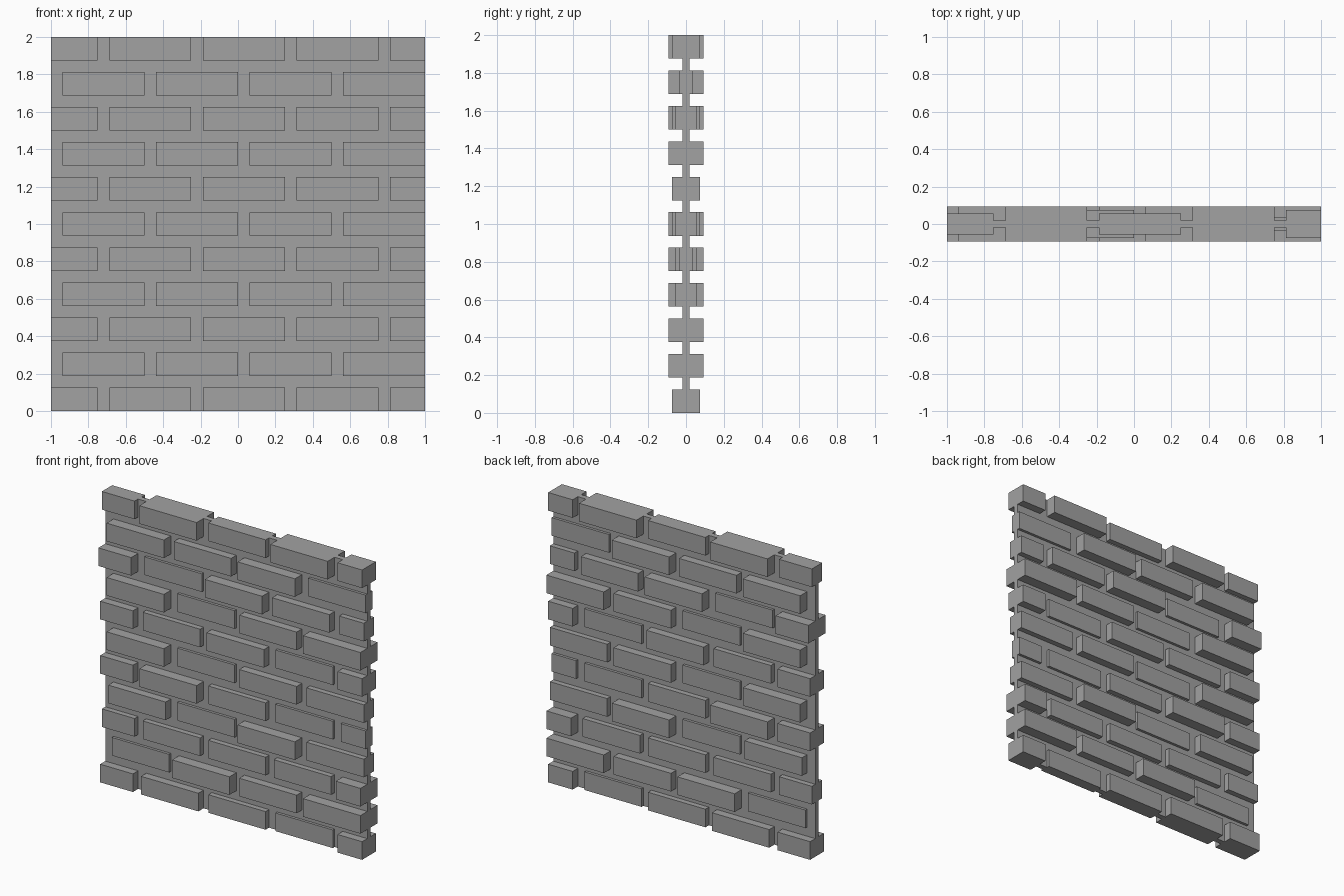
import bpy
import bmesh
from mathutils import Matrix, Vector

cube = bpy.data.objects.get("Cube")
if cube:
    bpy.data.objects.remove(cube, do_unlink=True)

UNIT = 2 / 32          # mortar joint width
STEP = UNIT * 0.3      # depth step of the bricks
BRICK_H = 2 * UNIT
PITCH = 3 * UNIT

# One stone grey for the whole wall
stone = bpy.data.materials.new("stone_grey")
stone.use_nodes = True
grey = (0.36, 0.36, 0.36, 1)
stone.diffuse_color = grey
stone.node_tree.nodes["Principled BSDF"].inputs["Base Color"].default_value = grey


def add_box(bm, x0, x1, z0, z1, half_depth):
    """Box running through the wall, symmetric front to back."""
    size = Vector((x1 - x0, 2 * half_depth, z1 - z0))
    centre = Vector(((x0 + x1) / 2, 0, (z0 + z1) / 2))
    bmesh.ops.create_cube(bm, size=1, matrix=Matrix.Translation(centre) @ Matrix.Diagonal(size).to_4x4())


def finish(bm, name):
    mesh = bpy.data.meshes.new(name)
    bm.to_mesh(mesh)
    bm.free()
    mesh.materials.append(stone)
    obj = bpy.data.objects.new(name, mesh)
    bpy.context.collection.objects.link(obj)


# Thin mortar core
core = bmesh.new()
add_box(core, -1, 1, 0, 2, STEP)
finish(core, "mortar_core")

# Brick depths in steps, course by course from the bottom, from -x to +x
COURSES = ["44324", "2545", "33335", "4253", "45322", "5243",
           "43424", "5245", "52543", "5452", "35354"]

for row, depths in enumerate(COURSES):
    course = bmesh.new()
    z = row * PITCH
    # Even courses start with a brick cut by the wall end, odd ones with a joint
    start = -1 - 3 * UNIT if row % 2 == 0 else -1 + UNIT
    for i, depth in enumerate(depths):
        x = start + i * 8 * UNIT
        add_box(course, max(x, -1), min(x + 7 * UNIT, 1), z, z + BRICK_H, int(depth) * STEP)
    finish(course, f"brick_course_{row + 1}")
